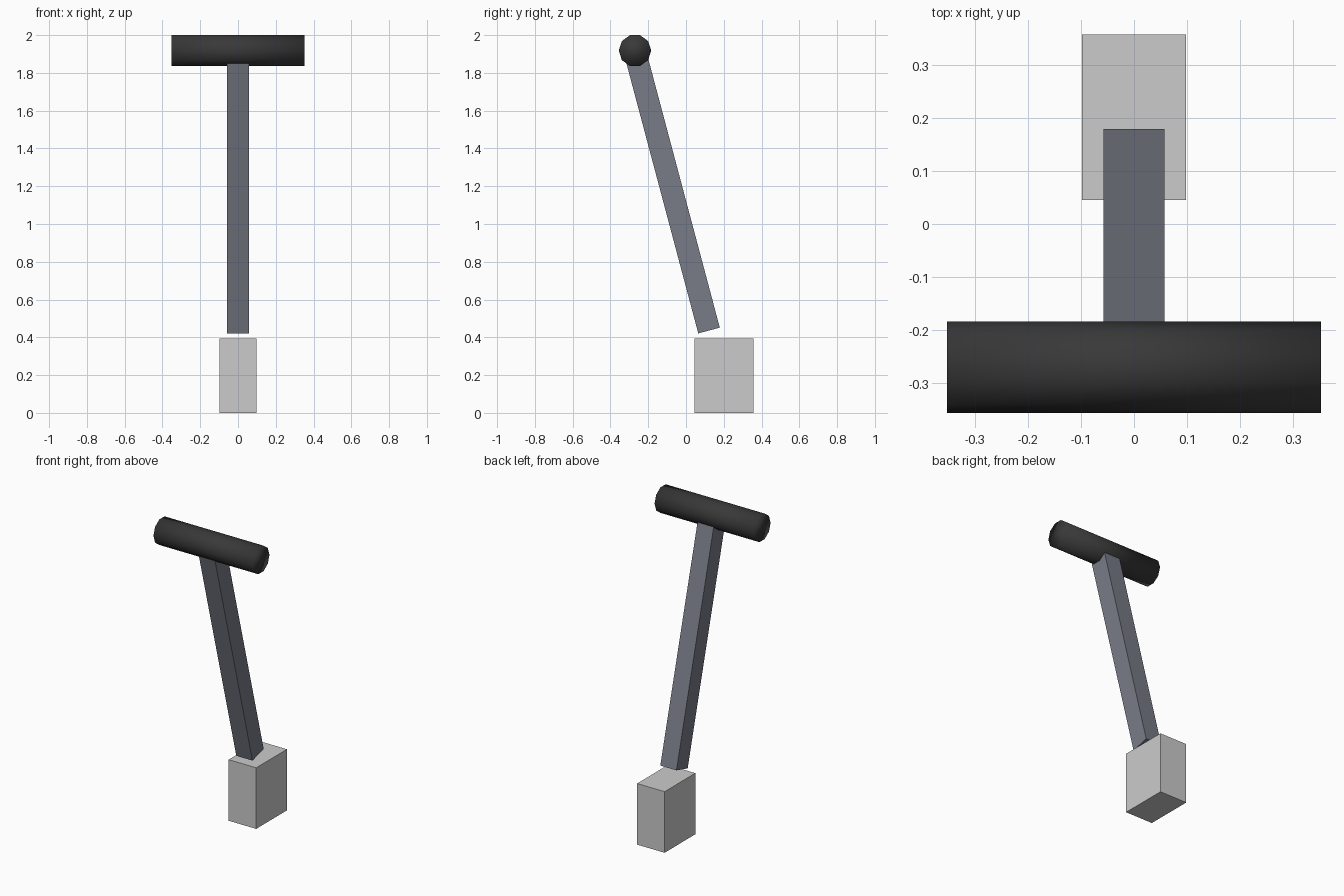
import bpy
from math import radians, sin, cos, pi
from mathutils import Vector

if "Cube" in bpy.data.objects:
    bpy.data.objects.remove(bpy.data.objects["Cube"])


def paint(obj, name, color):
    mat = bpy.data.materials.new(name)
    mat.diffuse_color = (*color, 1)
    mat.use_nodes = True
    mat.node_tree.nodes["Principled BSDF"].inputs["Base Color"].default_value = mat.diffuse_color
    obj.data.materials.append(mat)


def block(name, size, location, tilt=0):
    bpy.ops.mesh.primitive_cube_add(size=1, location=location, rotation=(tilt, 0, 0))
    obj = bpy.context.object
    obj.name = name
    obj.scale = size
    bpy.ops.object.transform_apply(location=False, rotation=True, scale=True)
    return obj


# Base block
base = block("base_block", (0.196, 0.312, 0.393), (0, 0.201, 0.1965))
paint(base, "light_grey", (0.53, 0.53, 0.55))

# Leaning shaft: runs from just above the base up into the handle
tilt = radians(14.9)
axis = Vector((0, -sin(tilt), cos(tilt)))
length = 1.5
foot = Vector((0, 0.122, 0.436))
shaft = block("shaft", (0.115, 0.118, length), foot + axis * length / 2, tilt)
paint(shaft, "steel_grey", (0.19, 0.20, 0.24))

# Ten-sided crossbar handle, corners pointing front and back
bpy.ops.mesh.primitive_cylinder_add(vertices=10, radius=0.086, depth=0.705)
handle = bpy.context.object
handle.name = "handle"
handle.rotation_euler = (0, pi / 2, 0)
handle.location = (0, -0.270, 1.918)
bpy.ops.object.transform_apply(location=False, rotation=True, scale=True)
bpy.ops.object.shade_smooth()
paint(handle, "dark_grip", (0.04, 0.04, 0.04))
